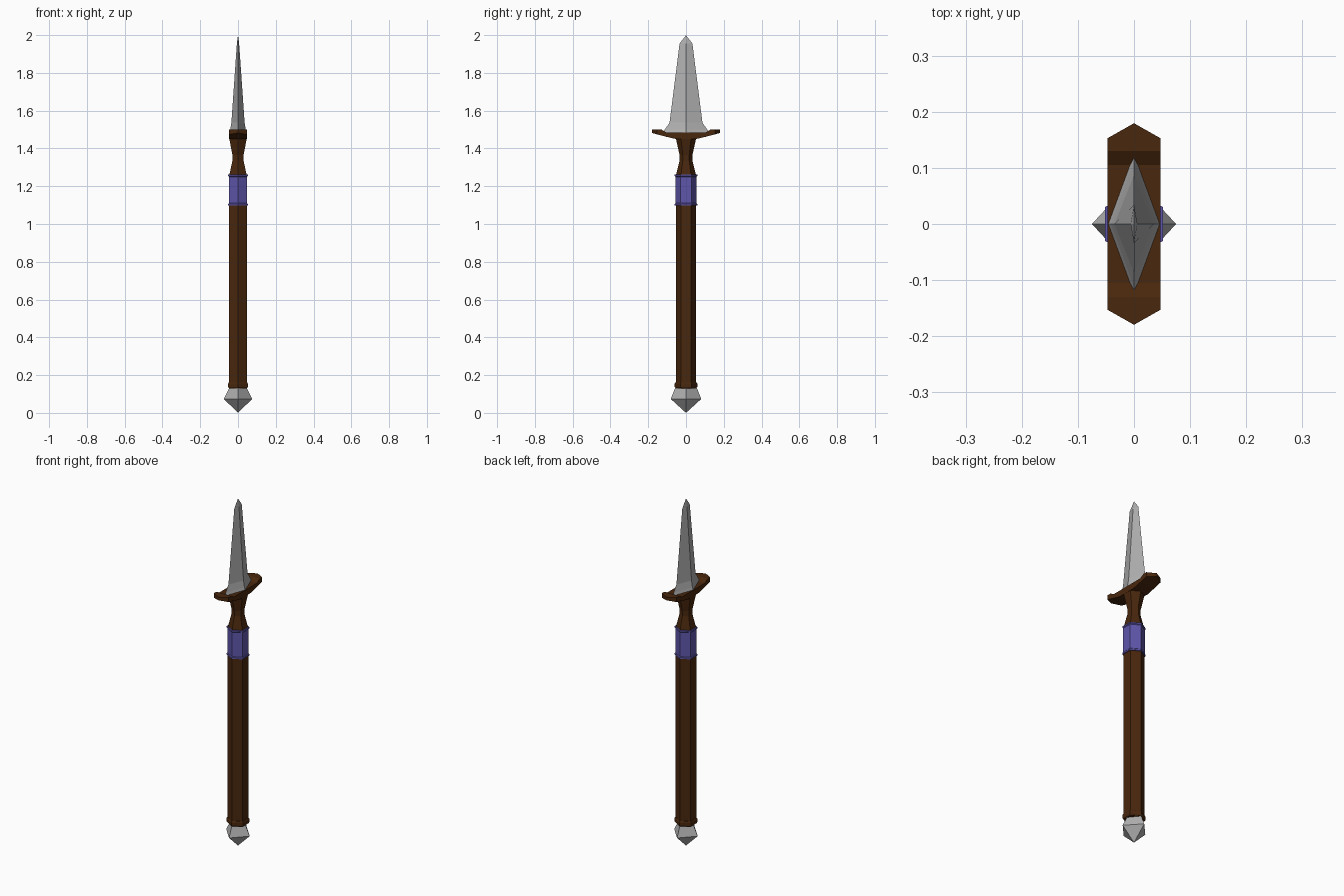
import bpy, bmesh, math

if "Cube" in bpy.data.objects:
    bpy.data.objects.remove(bpy.data.objects["Cube"])


def material(name, rgb):
    m = bpy.data.materials.new(name)
    m.diffuse_color = (*rgb, 1)
    m.use_nodes = True
    m.node_tree.nodes["Principled BSDF"].inputs["Base Color"].default_value = m.diffuse_color
    return m


WOOD = material("dark_wood", (0.066, 0.020, 0.004))
STEEL = material("steel", (0.44, 0.44, 0.44))
WRAP = material("blue_wrap", (0.112, 0.092, 0.40))


def loft(name, rings, mat):
    """Join stacked rings of points with flat faces and cap the ends; a one-point ring is a tip."""
    bm = bmesh.new()
    loops = [[bm.verts.new(p) for p in ring] for ring in rings]
    for a, b in zip(loops, loops[1:]):
        n = max(len(a), len(b))
        for i in range(n):
            j = (i + 1) % n
            quad = [a[i % len(a)], a[j % len(a)], b[j % len(b)], b[i % len(b)]]
            bm.faces.new(list(dict.fromkeys(quad)))
    for end in (loops[0], loops[-1]):
        if len(end) > 2:
            bm.faces.new(end)
    bmesh.ops.recalc_face_normals(bm, faces=bm.faces)
    mesh = bpy.data.meshes.new(name)
    bm.to_mesh(mesh)
    bm.free()
    mesh.materials.append(mat)
    ob = bpy.data.objects.new(name, mesh)
    bpy.context.collection.objects.link(ob)
    return ob


def ring(sides, z, rx, ry):
    """Ring with a corner on the y axis."""
    if rx == 0:
        return [(0, 0, z)]
    angles = [math.tau * i / sides for i in range(sides)]
    return [(rx * math.sin(a), ry * math.cos(a), z) for a in angles]


def turned(name, sides, profile, mat):
    """Profile rows are (z, x radius, y radius)."""
    return loft(name, [ring(sides, *row) for row in profile], mat)


def hexagonal(name, profile, mat):
    return turned(name, 6, [(z, r, r) for z, r in profile], mat)


# Pointed pommel
turned("pommel", 4, [(0, 0, 0), (0.074, 0.075, 0.081), (0.135, 0.045, 0.056)], STEEL)

# Six-sided shaft with a collar at the foot
hexagonal("shaft", [(0.13, 0.054), (1.26, 0.054)], WOOD)
hexagonal("collar", [(0.132, 0.056), (0.138, 0.060), (0.156, 0.060), (0.162, 0.056)], WOOD)

# Cloth band with raised rims
hexagonal("band", [(1.098, 0.060), (1.106, 0.060), (1.110, 0.056),
                   (1.250, 0.056), (1.254, 0.060), (1.262, 0.060)], WRAP)

# Waisted neck
hexagonal("neck", [(1.255, 0.054), (1.335, 0.034), (1.365, 0.034), (1.455, 0.054)], WOOD)

# Crossguard: cross-sections along y as (y, half width, bottom z, top z), mirrored
half = [(0.053, 0.047, 1.450, 1.485), (0.105, 0.047, 1.462, 1.485),
        (0.130, 0.047, 1.469, 1.500), (0.153, 0.047, 1.474, 1.500),
        (0.179, 0.001, 1.482, 1.500)]
sections = [(-y, w, b, t) for y, w, b, t in reversed(half)] + half
loft("crossguard", [[(-w, y, b), (w, y, b), (w, y, t), (-w, y, t)]
                    for y, w, b, t in sections], WOOD)

# Diamond-section blade with a flared foot
turned("blade", 4, [(1.484, 0.046, 0.125), (1.500, 0.041, 0.112), (1.537, 0.035, 0.087),
                    (1.955, 0.006, 0.034), (2.0, 0, 0)], STEEL)
